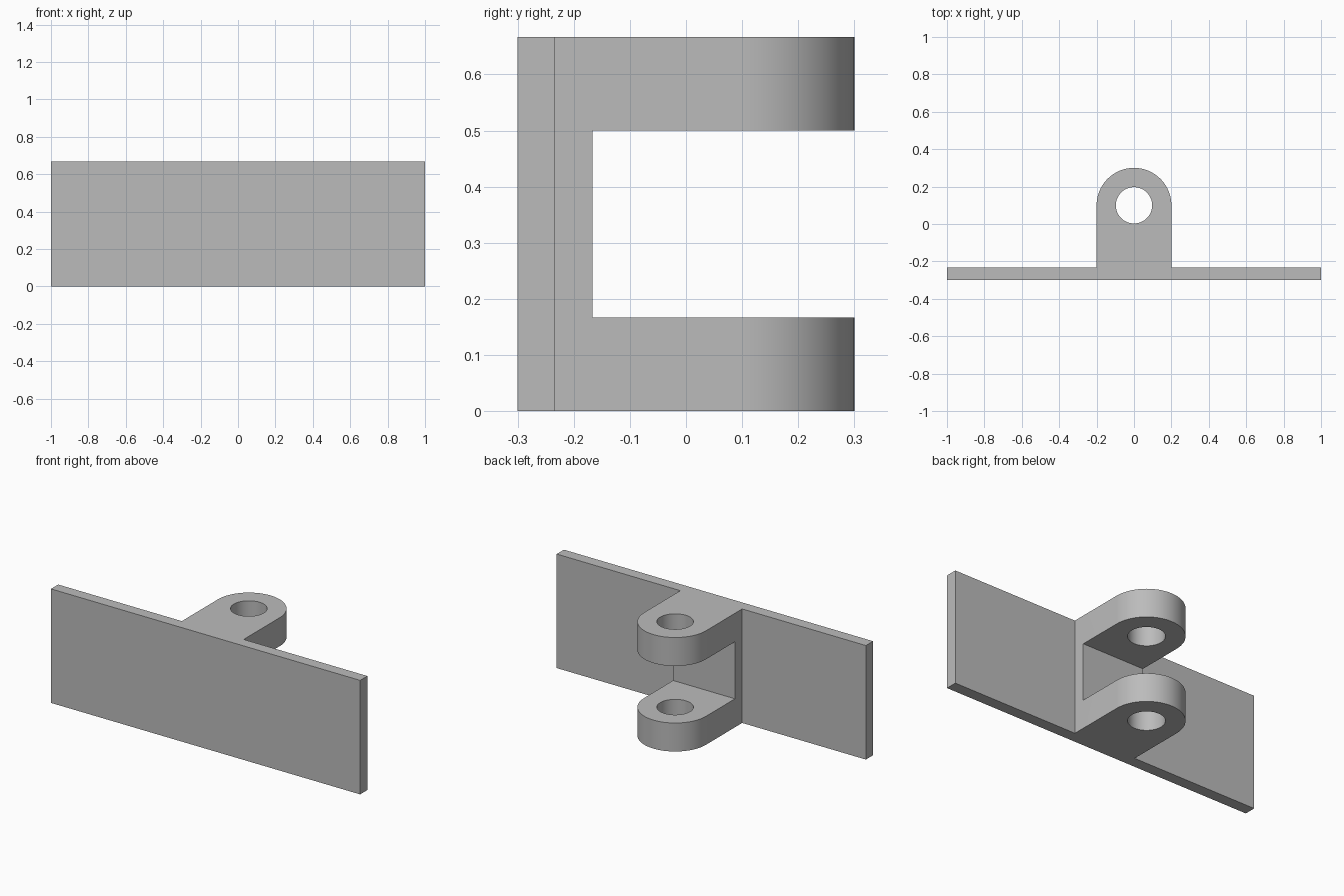
import bpy
import bmesh
from math import pi, sin, cos

default_cube = bpy.data.objects.get("Cube")
if default_cube:
    bpy.data.objects.remove(default_cube, do_unlink=True)

# Main dimensions
HEIGHT = 2 / 3
FRONT, PLATE_BACK, SLOT_FRONT = -0.3, -0.2333, -0.1667
LUG_RADIUS, HOLE_RADIUS, PIN_Y = 0.2, 0.097, 0.1
LUG_THICKNESS = HEIGHT / 4
SEGMENTS = 64

grey = bpy.data.materials.new("plain_grey")
grey.use_nodes = True
grey.diffuse_color = (0.5, 0.5, 0.5, 1)
grey.node_tree.nodes["Principled BSDF"].inputs["Base Color"].default_value = grey.diffuse_color


def prism(name, outline, bottom, top):
    """Extrude a counter-clockwise plan outline between two heights."""
    bm = bmesh.new()
    base = bm.faces.new([bm.verts.new((x, y, bottom)) for x, y in outline])
    extruded = bmesh.ops.extrude_face_region(bm, geom=[base])["geom"]
    moved = [v for v in extruded if isinstance(v, bmesh.types.BMVert)]
    bmesh.ops.translate(bm, verts=moved, vec=(0, 0, top - bottom))
    bmesh.ops.recalc_face_normals(bm, faces=bm.faces)
    mesh = bpy.data.meshes.new(name)
    bm.to_mesh(mesh)
    bm.free()
    mesh.materials.append(grey)
    obj = bpy.data.objects.new(name, mesh)
    bpy.context.collection.objects.link(obj)
    return obj


def arc(radius, sweep, count):
    """Points on an arc about the pin axis, starting on the +x side."""
    return [(radius * cos(sweep * i / count), PIN_Y + radius * sin(sweep * i / count))
            for i in range(count + 1)]


# Plate and rounded lug drawn as one plan outline
outline = [(-1, FRONT), (1, FRONT), (1, PLATE_BACK), (LUG_RADIUS, PLATE_BACK)]
outline += arc(LUG_RADIUS, pi, SEGMENTS // 2)
outline += [(-LUG_RADIUS, PLATE_BACK), (-1, PLATE_BACK)]
bracket = prism("clevis_bracket", outline, 0, HEIGHT)

# Slot splits the lug in two; pin hole runs through both halves
slot = prism("slot_cutter",
             [(-0.5, SLOT_FRONT), (0.5, SLOT_FRONT), (0.5, 0.5), (-0.5, 0.5)],
             LUG_THICKNESS, HEIGHT - LUG_THICKNESS)
hole = prism("pin_hole_cutter", arc(HOLE_RADIUS, 2 * pi, SEGMENTS)[:-1], -0.1, HEIGHT + 0.1)

bpy.ops.object.select_all(action="DESELECT")
bracket.select_set(True)
bpy.context.view_layer.objects.active = bracket
for cutter in (slot, hole):
    cutter.hide_render = True
    cut = bracket.modifiers.new(cutter.name, "BOOLEAN")
    cut.operation = "DIFFERENCE"
    cut.solver = "EXACT"
    cut.object = cutter
    bpy.ops.object.modifier_apply(modifier=cut.name)
    bpy.data.objects.remove(cutter, do_unlink=True)

bpy.ops.object.shade_smooth_by_angle(angle=pi / 6)
